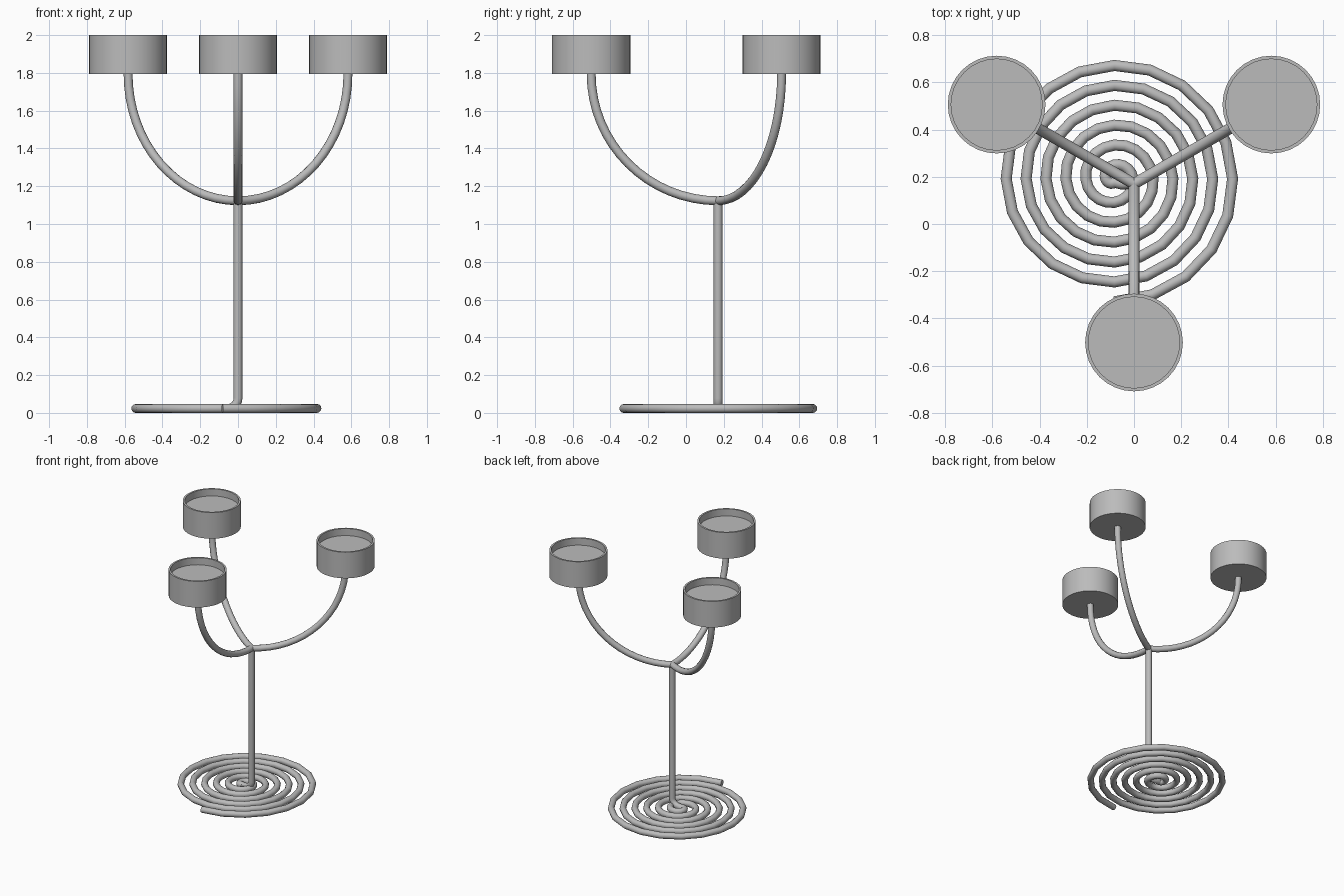
import bpy
import bmesh
from math import sin, cos, pi, radians

cube = bpy.data.objects.get("Cube")
if cube:
    bpy.data.objects.remove(cube, do_unlink=True)

STEM_Y = 0.17      # stem axis, also centre of the three arms
TUBE = 0.0235      # rod radius
ARM = 0.672        # arm sweep radius
JOINT_Z = 1.123    # where the arms leave the stem
CUP_Z = 1.795

metal = bpy.data.materials.new("grey metal")
metal.use_nodes = True
GREY = (0.5, 0.5, 0.5, 1)
metal.diffuse_color = GREY
metal.node_tree.nodes["Principled BSDF"].inputs["Base Color"].default_value = GREY


def smooth(obj):
    bpy.ops.object.select_all(action='DESELECT')
    obj.select_set(True)
    bpy.context.view_layer.objects.active = obj
    bpy.ops.object.shade_smooth_by_angle(angle=radians(35))


def rod(name, points):
    """Round rod swept along a polyline."""
    curve = bpy.data.curves.new(name, 'CURVE')
    curve.dimensions = '3D'
    curve.bevel_depth = TUBE
    curve.bevel_resolution = 4
    curve.use_fill_caps = True
    spline = curve.splines.new('POLY')
    spline.points.add(len(points) - 1)
    for p, co in zip(spline.points, points):
        p.co = (*co, 1)
    curve.materials.append(metal)
    obj = bpy.data.objects.new(name, curve)
    bpy.context.collection.objects.link(obj)
    bpy.ops.object.select_all(action='DESELECT')
    obj.select_set(True)
    bpy.context.view_layer.objects.active = obj
    bpy.ops.object.convert(target='MESH')
    smooth(bpy.context.view_layer.objects.active)


def cup(name, x, y):
    """Shallow open cup: a capped cylinder with an inset, sunken top."""
    bm = bmesh.new()
    height = 2.0 - CUP_Z
    bmesh.ops.create_cone(bm, cap_ends=True, segments=32, radius1=0.207,
                          radius2=0.207, depth=height)
    top = max(bm.faces, key=lambda f: f.calc_center_median().z)
    bmesh.ops.inset_region(bm, faces=[top], thickness=0.014)
    floor = bmesh.ops.extrude_discrete_faces(bm, faces=[top])["faces"]
    bmesh.ops.translate(bm, verts=floor[0].verts, vec=(0, 0, -0.055))
    bmesh.ops.recalc_face_normals(bm, faces=bm.faces)
    mesh = bpy.data.meshes.new(name)
    bm.to_mesh(mesh)
    bm.free()
    mesh.materials.append(metal)
    obj = bpy.data.objects.new(name, mesh)
    obj.location = (x, y, CUP_Z + height / 2)
    bpy.context.collection.objects.link(obj)
    smooth(obj)


# Stem, bending at the foot into the flat spiral base
CX, CY = -0.083, 0.192
PITCH, TURNS, STEPS = 0.0843, 6, 20
BEND = 0.055
path = [(0, STEM_Y, JOINT_Z)]
for i in range(7):
    a = pi / 2 * i / 6
    path.append((-BEND + BEND * cos(a), STEM_Y, TUBE + BEND - BEND * sin(a)))
for i in range(TURNS * STEPS + 1):
    turn = i / STEPS
    r = 0.016 + PITCH * turn
    a = -pi / 2 - 2 * pi * turn
    path.append((CX + r * cos(a), CY + r * sin(a), TUBE))
rod("stem_and_spiral_base", path)

# Three quarter-circle arms, each carrying a cup
for label, angle in (("front", -90), ("back_left", 30), ("back_right", 150)):
    dx, dy = cos(radians(angle)), sin(radians(angle))
    arc = []
    for i in range(17):
        a = pi / 2 * i / 16
        out = ARM * sin(a)
        arc.append((dx * out, STEM_Y + dy * out, JOINT_Z + ARM * (1 - cos(a))))
    rod(label + "_arm", arc)
    cup(label + "_cup", dx * ARM, STEM_Y + dy * ARM)
